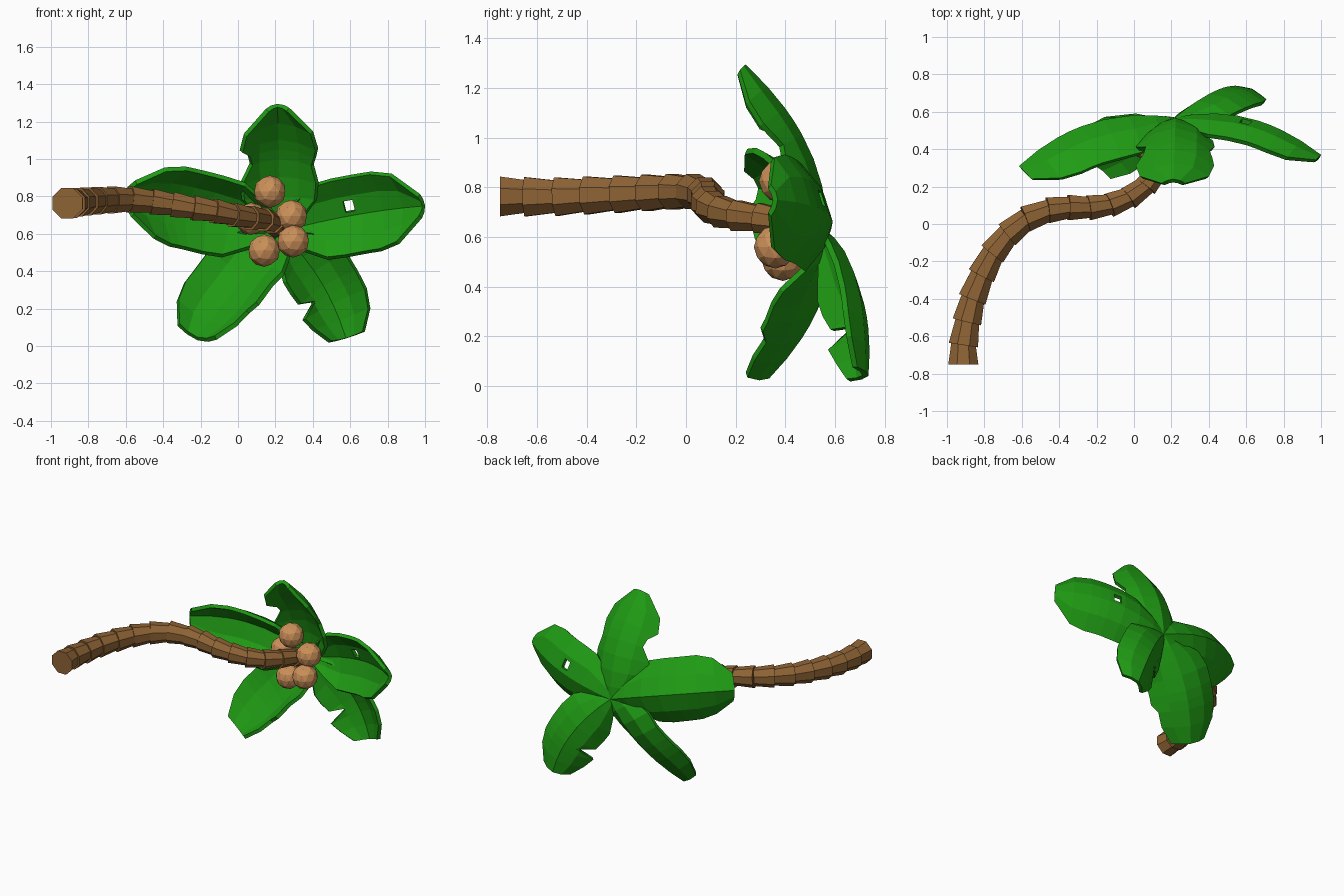
import bpy, bmesh, math
from mathutils import Vector, Matrix

if "Cube" in bpy.data.objects:
    bpy.data.objects.remove(bpy.data.objects["Cube"])


def material(name, rgb):
    m = bpy.data.materials.new(name)
    m.diffuse_color = (*rgb, 1)
    m.use_nodes = True
    m.node_tree.nodes["Principled BSDF"].inputs["Base Color"].default_value = m.diffuse_color
    return m


GREEN = material("leaf green", (0.014, 0.33, 0.007))
BARK = material("bark", (0.27, 0.125, 0.035))
NUT = material("coconut shell", (0.6, 0.28, 0.1))


def make_object(name, bm, mat):
    me = bpy.data.meshes.new(name)
    bm.to_mesh(me)
    bm.free()
    me.materials.append(mat)
    ob = bpy.data.objects.new(name, me)
    bpy.context.collection.objects.link(ob)
    return ob


# Trunk: stacked flared octagonal rings along a curved path
path = [Vector(p) for p in (
    (-.915, -.75, .765), (-.91, -.635, .762), (-.89, -.51, .763), (-.86, -.39, .768),
    (-.81, -.265, .773), (-.75, -.15, .778), (-.67, -.05, .782), (-.57, .03, .782),
    (-.45, .075, .77), (-.34, .088, .755), (-.23, .088, .737), (-.12, .105, .72),
    (-.02, .145, .70), (.07, .21, .685), (.14, .30, .675), (.185, .40, .66), (.21, .53, .63))]
bm = bmesh.new()
count = len(path) - 1
for i in range(count):
    a, b = path[i], path[i + 1]
    # the base is cut square to the y axis
    d = (b - a).normalized() if i else Vector((0, 1, 0))
    a = a - d * (0.012 if i else 0)
    r = 0.087 - 0.024 * i / count
    rot = d.to_track_quat('Z', 'Y').to_matrix().to_4x4()
    bmesh.ops.create_cone(bm, cap_ends=True, segments=8, radius1=r, radius2=r * .8,
                          depth=(b - a).length,
                          matrix=Matrix.Translation((a + b) / 2) @ rot @ Matrix.Rotation(math.pi / 8, 4, 'Z'))
make_object("trunk", bm, BARK)

# Coconuts: faceted balls under the crown
for i, c in enumerate(((.17, .38, .825), (.285, .42, .695), (.295, .36, .56),
                       (.14, .39, .51), (.07, .43, .68))):
    bm = bmesh.new()
    bmesh.ops.create_icosphere(bm, subdivisions=2, radius=.087, matrix=Matrix.Translation(c))
    make_object(f"coconut_{i + 1}", bm, NUT)

# Fronds: arched strips from the crown, tapering at both ends
CROWN = Vector((.22, .57, .61))
STATIONS = ((0, .25), (.12, .65), (.27, .96), (.42, 1), (.56, 1), (.64, 1), (.72, 1), (.86, .88), (1, .3))
ACROSS = (-1, -.55, 0, .55, 1)


def frond(name, mid, tip, width, drop, notches=(), hole=None, roll=0, end=1):
    """Notches map (station, side) to a width factor; hole is a point to pierce."""
    mid, tip = Vector(mid), Vector(tip)
    ctrl = 2 * mid - (CROWN + tip) / 2
    notches = dict(notches)
    bm = bmesh.new()
    rows = []
    for i, (t, w) in enumerate(STATIONS):
        if t == 1:
            w *= end
        p = CROWN * (1 - t) ** 2 + ctrl * 2 * t * (1 - t) + tip * t * t
        tan = ((ctrl - CROWN) * (1 - t) + (tip - ctrl) * t).normalized()
        side = tan.cross(Vector((0, 1, 0))).normalized()
        side.rotate(Matrix.Rotation(-math.radians(roll) * min(1, t * 3), 3, tan))
        normal = side.cross(tan).normalized()
        row = []
        for s in ACROSS:
            k = s * notches.get((i, s), 1)
            row.append(bm.verts.new(p + side * width * w * k
                                    - normal * drop * w * abs(k) ** 1.9))
        rows.append(row)
    for r0, r1 in zip(rows, rows[1:]):
        for j in range(len(ACROSS) - 1):
            bm.faces.new((r0[j], r0[j + 1], r1[j + 1], r1[j]))
    bmesh.ops.recalc_face_normals(bm, faces=bm.faces)
    bm.normal_update()
    if sum(f.normal.y for f in bm.faces) < 0:
        bmesh.ops.reverse_faces(bm, faces=bm.faces)
        bm.normal_update()
    if hole:
        f = min(bm.faces, key=lambda f: (f.calc_center_median() - Vector(hole)).length)
        bmesh.ops.inset_individual(bm, faces=[f], thickness=.03, use_even_offset=True)
        bmesh.ops.delete(bm, geom=[f], context='FACES')
    ob = make_object(name, bm, GREEN)
    mod = ob.modifiers.new("thickness", 'SOLIDIFY')
    mod.thickness = .025
    mod.offset = -1


frond("frond_up", (.22, .49, .97), (.21, .24, 1.295), .21, .11,
      {(4, 1): .75, (4, -1): .88, (5, 1): .8, (5, -1): .95})
frond("frond_right", (.62, .565, .70), (1.0, .37, .75), .215, .115, hole=(.6, .55, .72))
frond("frond_lower_right", (.43, .71, .36), (.575, .735, .04), .19, .11,
      {(4, -1): .95, (5, -1): .45, (6, -1): 1.05}, roll=8, end=1.8)
frond("frond_lower_left", (.01, .535, .32), (-.215, .335, .03), .225, .105,
      {(6, 1): .85, (7, 1): .9}, roll=-30, end=1.8)
frond("frond_left", (-.23, .54, .75), (-.615, .31, .80), .22, .18, roll=8, end=1.5)
